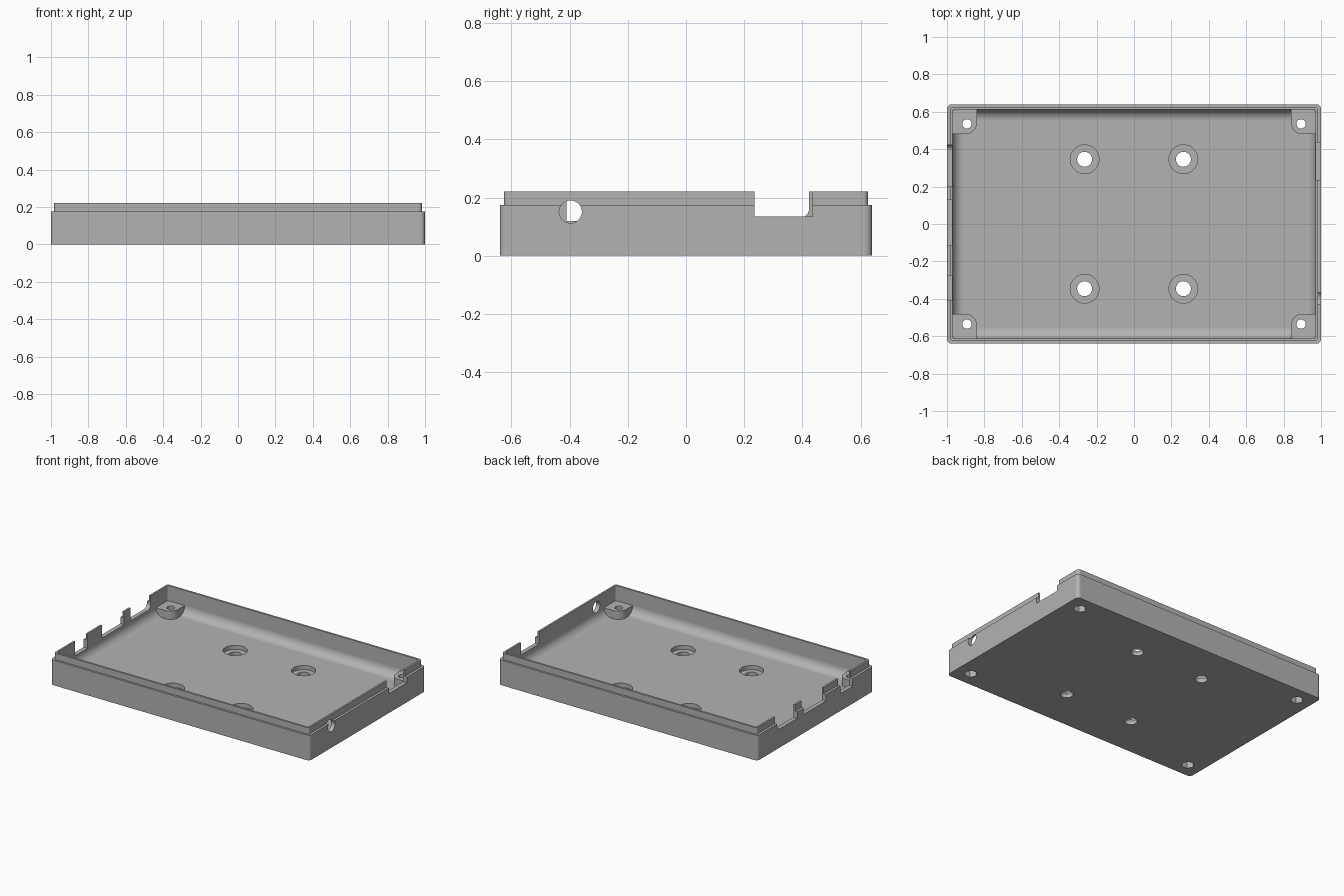
import bpy, bmesh
from math import sin, cos, pi
from mathutils import Vector

if "Cube" in bpy.data.objects:
    bpy.data.objects.remove(bpy.data.objects["Cube"], do_unlink=True)

grey = bpy.data.materials.new("plain grey")
grey.use_nodes = True
colour = (0.45, 0.45, 0.45, 1)
grey.diffuse_color = colour
grey.node_tree.nodes["Principled BSDF"].inputs["Base Color"].default_value = colour


def loft(name, loops):
    """Solid skinned through equal-length point loops, capped at both ends."""
    bm = bmesh.new()
    rows = [[bm.verts.new(p) for p in loop] for loop in loops]
    n = len(rows[0])
    for a, b in zip(rows, rows[1:]):
        for i in range(n):
            j = (i + 1) % n
            bm.faces.new((a[i], a[j], b[j], b[i]))
    bm.faces.new(rows[0][::-1])
    bm.faces.new(rows[-1])
    bmesh.ops.recalc_face_normals(bm, faces=bm.faces)
    mesh = bpy.data.meshes.new(name)
    bm.to_mesh(mesh)
    bm.free()
    mesh.materials.append(grey)
    obj = bpy.data.objects.new(name, mesh)
    bpy.context.collection.objects.link(obj)
    return obj


def rounded_rect(hx, hy, r, z, steps=6):
    pts = []
    for q, (sx, sy) in enumerate([(1, 1), (-1, 1), (-1, -1), (1, -1)]):
        for k in range(steps + 1):
            a = (q + k / steps) * pi / 2
            pts.append(Vector((sx * (hx - r) + r * cos(a), sy * (hy - r) + r * sin(a), z)))
    return pts


def circle(u, v, r, n=32):
    return [(u + r * cos(2 * pi * k / n), v + r * sin(2 * pi * k / n)) for k in range(n)]


def prism_z(name, pts, lo, hi):
    return loft(name, [[(u, v, w) for u, v in pts] for w in (lo, hi)])


def prism_x(name, pts, lo, hi):
    return loft(name, [[(w, u, v) for u, v in pts] for w in (lo, hi)])


def combine(target, tool, operation):
    """Apply a boolean and throw the tool away."""
    mod = target.modifiers.new("cut", "BOOLEAN")
    mod.operation, mod.solver, mod.object = operation, "EXACT", tool
    graph = bpy.context.evaluated_depsgraph_get()
    result = bpy.data.meshes.new_from_object(target.evaluated_get(graph))
    target.modifiers.clear()
    old = target.data
    target.data = result
    bpy.data.meshes.remove(old)
    bpy.data.objects.remove(tool, do_unlink=True)


# Tray shell: outer wall, stepped lip, inner wall, floor fillet
floor_z, fillet = 0.057, 0.06
HX, HY = 1.0, 0.64
loops = [
    rounded_rect(HX, HY, 0.025, 0),
    rounded_rect(HX, HY, 0.025, 0.175),
    rounded_rect(HX - 0.017, HY - 0.014, 0.018, 0.175),
    rounded_rect(HX - 0.017, HY - 0.014, 0.018, 0.22),
    rounded_rect(HX - 0.03, HY - 0.028, 0.012, 0.22),
]
for k in range(9):
    a = k / 8 * pi / 2
    inset = fillet * (1 - cos(a))
    loops.append(rounded_rect(HX - 0.03 - inset, HY - 0.028 - inset, 0.012,
                              floor_z + fillet * (1 - sin(a))))
tray = loft("enclosure_tray", loops)

# Corner screw posts, with screw holes and nut pockets below
corners = [(sx, sy) for sx in (-1, 1) for sy in (-1, 1)]
for sx, sy in corners:
    r, ix, iy, ox, oy = 0.06, 0.84, 0.48, 0.976, 0.618
    arc = [(ix + r - r * cos(k / 8 * pi / 2), iy + r - r * sin(k / 8 * pi / 2)) for k in range(9)]
    outline = arc + [(ox, iy), (ox, oy), (ix, oy)]
    combine(tray, prism_z("post", [(sx * u, sy * v) for u, v in outline], 0.02, 0.115), "UNION")
for sx, sy in corners:
    u, v = sx * 0.893, sy * 0.535
    combine(tray, prism_z("screw_hole", circle(u, v, 0.025, 24), -0.1, 0.3), "DIFFERENCE")
    combine(tray, prism_z("nut_pocket", circle(u, v, 0.042, 6), -0.1, 0.05), "DIFFERENCE")

# Counterbored mounting holes in the floor
for sx, sy in corners:
    u, v = sx * 0.264, sy * 0.346
    combine(tray, prism_z("counterbore", circle(u, v, 0.077, 40), 0.028, 0.1), "DIFFERENCE")
    combine(tray, prism_z("mount_hole", circle(u, v, 0.04), -0.1, 0.1), "DIFFERENCE")


def slot(y0, y1, z):
    return [(y0, z), (y1, z), (y1, 0.3), (y0, 0.3)]


# Left end: round cable hole and one notch
combine(tray, prism_x("cable_hole", circle(-0.397, 0.151, 0.039), 0.92, 1.1), "DIFFERENCE")
combine(tray, prism_x("notch", slot(0.236, 0.435, 0.135), 0.92, 1.1), "DIFFERENCE")

# Right end: two square notches and one with a rounded corner
r = 0.032
rounded = [(0.423 - r + r * sin(k / 6 * pi / 2), 0.13 + r - r * cos(k / 6 * pi / 2)) for k in range(7)]
for outline in (slot(-0.41, -0.275, 0.12), slot(-0.115, 0.13, 0.13),
                [(0.2, 0.13)] + rounded + [(0.423, 0.3), (0.2, 0.3)]):
    combine(tray, prism_x("port_notch", outline, -1.1, -0.92), "DIFFERENCE")

# Smooth rounded areas, keep crisp edges and flat floors
bpy.ops.object.select_all(action="DESELECT")
tray.select_set(True)
bpy.context.view_layer.objects.active = tray
bpy.ops.object.shade_smooth_by_angle(angle=pi / 6)
weighted = tray.modifiers.new("flat_faces", "WEIGHTED_NORMAL")
weighted.keep_sharp = True
